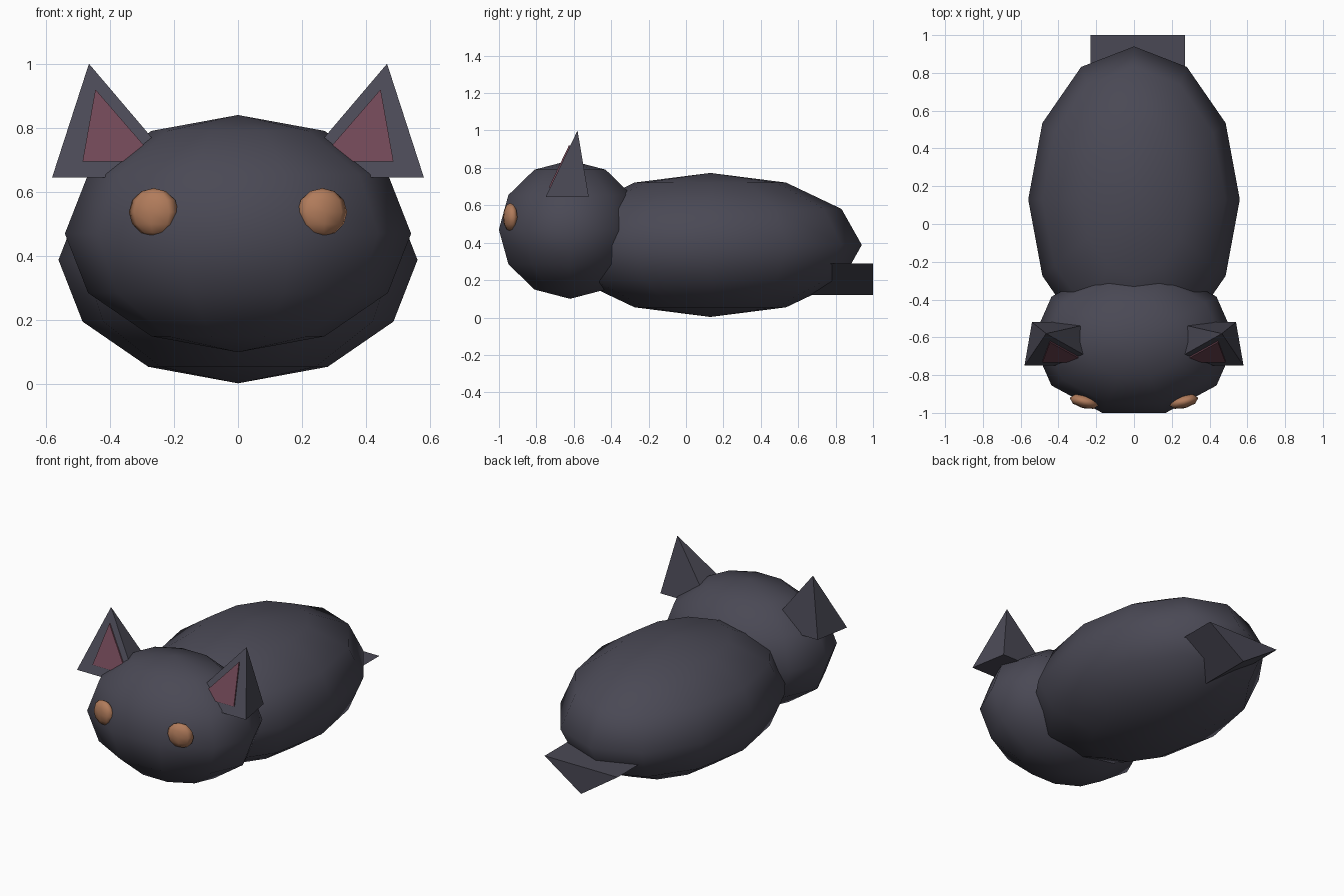
import bpy, bmesh, math
from mathutils import Matrix, Vector

cube = bpy.data.objects.get("Cube")
if cube:
    bpy.data.objects.remove(cube, do_unlink=True)


def make_material(name, rgb):
    mat = bpy.data.materials.new(name)
    mat.use_nodes = True
    color = (*rgb, 1.0)
    mat.diffuse_color = color
    bsdf = next(n for n in mat.node_tree.nodes if n.type == 'BSDF_PRINCIPLED')
    bsdf.inputs["Base Color"].default_value = color
    bsdf.inputs["Roughness"].default_value = 0.8
    return mat


fur = make_material("dark grey fur", (0.068, 0.066, 0.09))
pink = make_material("dusky pink", (0.16, 0.062, 0.09))
amber = make_material("amber", (0.44, 0.2, 0.105))


def finish(name, bm, mat, smooth=False):
    bmesh.ops.recalc_face_normals(bm, faces=bm.faces)
    mesh = bpy.data.meshes.new(name)
    bm.to_mesh(mesh)
    bm.free()
    mesh.materials.append(mat)
    for poly in mesh.polygons:
        poly.use_smooth = smooth
    obj = bpy.data.objects.new(name, mesh)
    bpy.context.collection.objects.link(obj)
    return obj


def ellipsoid(name, center, radii, segments, rings, mat, turn=0.0):
    """Smooth low-poly ball with one meridian on the x axis."""
    bm = bmesh.new()
    bmesh.ops.create_uvsphere(bm, u_segments=segments, v_segments=rings, radius=1)
    rim = max(bm.verts, key=lambda v: v.co.xy.length)
    align = Matrix.Rotation(-math.atan2(rim.co.y, rim.co.x), 4, 'Z')
    bm.transform(Matrix.Translation(center) @ Matrix.Rotation(turn, 4, 'Z')
                 @ Matrix.Diagonal((*radii, 1)) @ align)
    return finish(name, bm, mat, smooth=True)


def hull(name, points, mat, side=1):
    """Flat-faced convex solid, optionally mirrored in x."""
    bm = bmesh.new()
    for x, y, z in points:
        bm.verts.new((x * side, y, z))
    bmesh.ops.convex_hull(bm, input=bm.verts)
    bmesh.ops.dissolve_limit(bm, angle_limit=0.01, verts=bm.verts, edges=bm.edges)
    return finish(name, bm, mat)


# Body and head
ellipsoid("body", (0, 0.13, 0.388), (0.56, 0.81, 0.385), 12, 6, fur)
ellipsoid("head", (0, -0.62, 0.47), (0.54, 0.4, 0.37), 10, 6, fur)

# Tail: flattened three-sided bar
section = [(0.27, 0.29), (-0.23, 0.29), (0.02, 0.12)]
hull("tail", [(x, y, z) for y in (0.5, 1.0) for x, z in section], fur)

# Ears, inner ears and eyes
apex = Vector((0.465, -0.58, 1.0))
base = [(0.58, -0.75, 0.645), (0.54, -0.52, 0.645),
        (0.2, -0.52, 0.645), (0.163, -0.75, 0.645)]


def on_ear_front(x, z, lift):
    slope = (base[0][1] - apex.y) / (apex.z - base[0][2])
    return (x, apex.y + slope * (apex.z - z) - lift, z)


inner = [(0.445, 0.92), (0.485, 0.695), (0.25, 0.695)]
for side, label in ((1, "left"), (-1, "right")):
    hull(label + "_ear", [apex] + base, fur, side)
    plate = [on_ear_front(x, z, lift) for lift in (0.0, 0.008) for x, z in inner]
    hull(label + "_inner_ear", plate, pink, side)
    ellipsoid(label + "_eye", (0.263 * side, -0.94, 0.537), (0.08, 0.036, 0.075),
              8, 6, amber, turn=0.25 * side)
